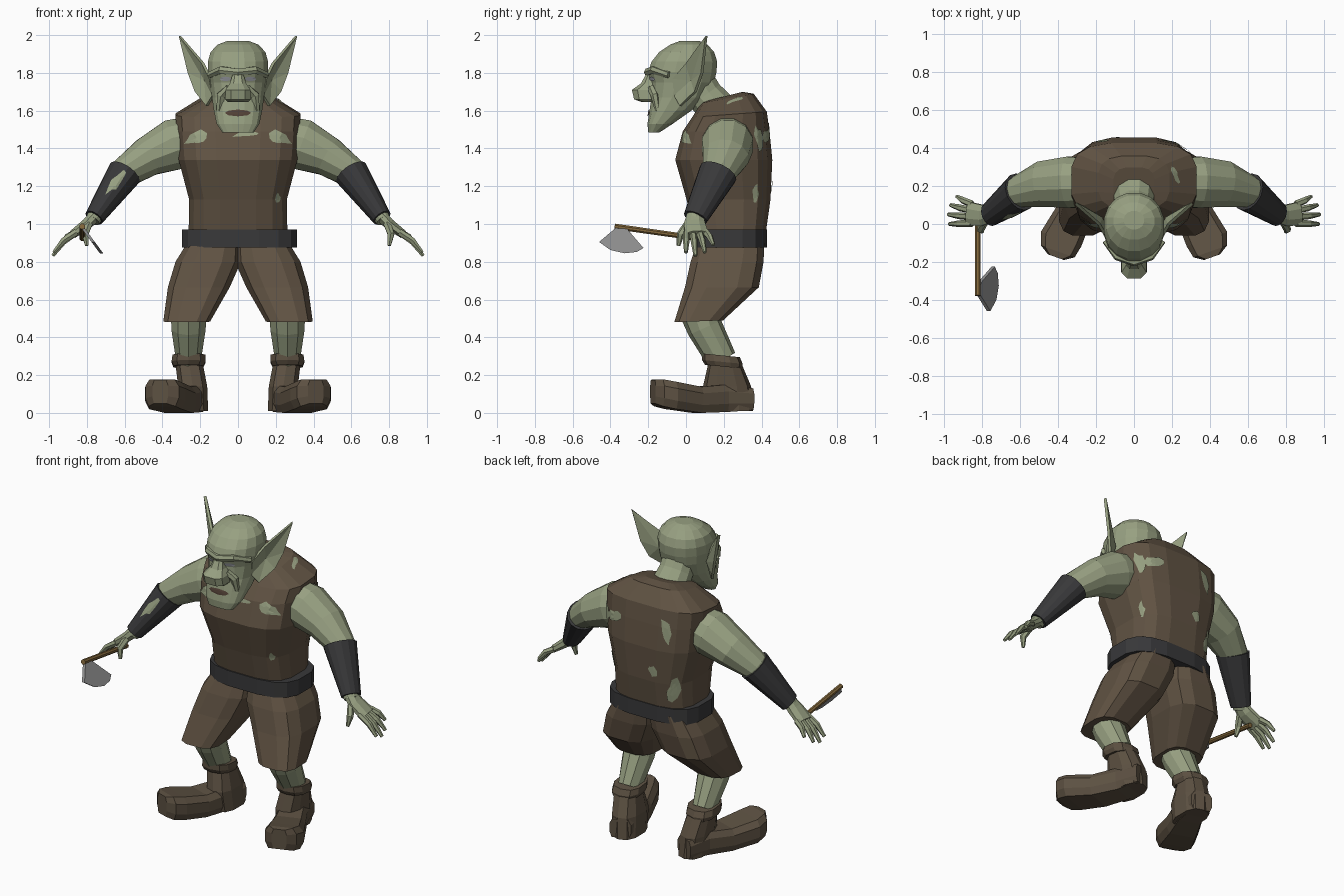
import bpy, bmesh, math, random
from mathutils import Vector
from mathutils.bvhtree import BVHTree

random.seed(4)


def mat(name, r, g, b):
    m = bpy.data.materials.new(name)
    m.diffuse_color = (r, g, b, 1)
    return m


SKIN = mat("grey_green_skin", 0.31, 0.35, 0.22)
CLOTH = mat("brown_cloth", 0.118, 0.086, 0.056)
BOOT = mat("brown_boot_leather", 0.11, 0.083, 0.055)
BLACK = mat("black_leather", 0.04, 0.04, 0.042)
WOOD = mat("handle_wood", 0.23, 0.14, 0.045)
STEEL = mat("grey_steel", 0.26, 0.26, 0.26)
LIP = mat("dark_lips", 0.09, 0.055, 0.04)
EYE = mat("pale_eye", 0.33, 0.34, 0.38)


def build(name, bm, material, mirror=False):
    bmesh.ops.recalc_face_normals(bm, faces=bm.faces)
    me = bpy.data.meshes.new(name)
    bm.to_mesh(me)
    bm.free()
    me.materials.append(material)
    ob = bpy.data.objects.new(name, me)
    bpy.context.collection.objects.link(ob)
    if mirror:
        ob.modifiers.new("mirror", 'MIRROR').use_mirror_merge = False
    return ob


def loft(name, rings, material, mirror=False):
    bm = bmesh.new()
    vs = [[bm.verts.new(p) for p in r] for r in rings]
    n = len(vs[0])
    for a, b in zip(vs, vs[1:]):
        for i in range(n):
            j = (i + 1) % n
            bm.faces.new((a[i], a[j], b[j], b[i]))
    bm.faces.new(vs[0])
    bm.faces.new(vs[-1])
    return build(name, bm, material, mirror)


def level(z, x0, x1, y0, y1, n=16, p=2.6, dz=0.0):
    """Horizontal rounded-box ring; dz raises its back edge."""
    out = []
    for i in range(n):
        a = 2 * math.pi * (i + 0.5) / n
        c, s = math.cos(a), math.sin(a)
        c, s = [math.copysign(abs(k) ** (2 / p), k) for k in (c, s)]
        out.append(((x0 + x1) / 2 + c * (x1 - x0) / 2,
                    (y0 + y1) / 2 + s * (y1 - y0) / 2, z + dz * (s + 1) / 2))
    return out


def tube(name, path, material, mirror=False, n=8, ref=(0, 1, 0)):
    """path items: (point, radius across, radius along ref)"""
    pts = [Vector(p[0]) for p in path]
    rings = []
    for k, (p, ru, rv) in enumerate(path):
        t = (pts[min(k + 1, len(pts) - 1)] - pts[max(k - 1, 0)]).normalized()
        u = t.cross(Vector(ref)).normalized()
        v = t.cross(u)
        rings.append([pts[k] + u * ru * math.cos(a) + v * rv * math.sin(a)
                      for a in [2 * math.pi * (i + 0.5) / n for i in range(n)]])
    return loft(name, rings, material, mirror)


def patch(name, target, centre, d, w, h, material, jag=0.5, n=9, turn=0.0, mirror=False, flip=1):
    """Thin plate projected on a part, seen along direction d."""
    me = target.data
    tree = BVHTree.FromPolygons([v.co for v in me.vertices], [p.vertices for p in me.polygons])
    d = Vector(d).normalized()
    u = Vector((0, 0, 1)).cross(d).normalized()
    v = d.cross(u)
    bm = bmesh.new()

    def put(a, b):
        a, b = a * math.cos(turn) - b * math.sin(turn), a * math.sin(turn) + b * math.cos(turn)
        q = Vector(centre) + u * a + v * b
        hit = tree.ray_cast(q + d, -d)[0] or q
        hit = hit + d * 0.006
        return bm.verts.new((hit.x * flip, hit.y, hit.z))
    mid = put(0, 0)
    angs = [2 * math.pi * i / n for i in range(n)]
    rad = [1 - jag * random.random() for _ in angs]
    inner, outer = [[put(w * r * f * math.cos(a), h * r * f * math.sin(a))
                     for a, r in zip(angs, rad)] for f in (0.5, 1)]
    for i in range(n):
        j = (i + 1) % n
        bm.faces.new((mid, inner[i], inner[j]))
        bm.faces.new((inner[i], outer[i], outer[j], inner[j]))
    ob = build(name, bm, material, mirror)
    if sum((p.normal.dot(Vector((d.x * flip, d.y, d.z))) for p in ob.data.polygons)) < 0:
        ob.data.flip_normals()
    return ob


# tunic, belt
tunic = loft("tunic", [level(z, -hx, hx, a, b, 16, 3.2, dz) for z, hx, a, b, dz in (
    (0.92, 0.265, 0.05, 0.42, 0), (1.13, 0.262, 0.0, 0.45, 0), (1.34, 0.318, -0.06, 0.46, 0),
    (1.49, 0.33, -0.02, 0.445, 0), (1.565, 0.335, 0.03, 0.43, 0.03),
    (1.64, 0.19, 0.08, 0.36, 0.05), (1.65, 0.11, 0.10, 0.30, 0.05))], CLOTH)
loft("belt", [level(z, -0.3, 0.315, 0.03, 0.432, 16, 3) for z in (0.875, 0.972)], BLACK)

# breeches: one lofted half, mirrored
loft("breeches", [level(z, a, b, c, d, 12, 3, dz) for z, a, b, c, d, dz in (
    (0.92, -0.02, 0.26, 0.06, 0.42, 0), (0.80, -0.02, 0.335, 0.02, 0.415, 0),
    (0.665, 0.04, 0.375, -0.01, 0.39, 0), (0.48, 0.145, 0.398, -0.065, 0.20, 0.01))], CLOTH, True)

# shins and boots
tube("shin", [((0.26, 0.07, 0.55), 0.10, 0.11), ((0.262, 0.10, 0.45), 0.095, 0.095),
              ((0.262, 0.19, 0.28), 0.068, 0.08)], SKIN, True, 10)
loft("boot_shaft", [level(z, a, b, c, d, 10, 2.6) for z, a, b, c, d in (
    (0.01, 0.155, 0.31, 0.11, 0.355), (0.14, 0.16, 0.32, 0.09, 0.345),
    (0.27, 0.185, 0.335, 0.12, 0.29))], BOOT, True)
loft("boot_cuff", [level(z, a, b, c, d, 10, 2.6, -0.02) for z, a, b, c, d in (
    (0.255, 0.18, 0.345, 0.10, 0.295), (0.28, 0.168, 0.355, 0.085, 0.30),
    (0.315, 0.17, 0.35, 0.085, 0.285))], BOOT, True)
rings = []
for x, y, w, top, bot in ((0.225, 0.34, 0.065, 0.13, 0.015), (0.25, 0.2, 0.085, 0.15, 0.005),
                          (0.315, 0.06, 0.10, 0.138, 0.0), (0.385, -0.08, 0.115, 0.165, 0.02),
                          (0.402, -0.145, 0.095, 0.178, 0.035), (0.412, -0.175, 0.045, 0.175, 0.05)):
    rings.append([(x + 0.93 * w * k, y + 0.33 * w * k, bot + (top - bot) * f) for k, f in (
        (-0.8, 0), (0.8, 0), (1, 0.3), (1, 0.75), (0.75, 1), (-0.75, 1), (-1, 0.75), (-1, 0.3))])
loft("boot_foot", rings, BOOT, True)

# arms, bracers, hands
tube("arm", [((0.22, 0.22, 1.45), 0.13, 0.13), ((0.34, 0.22, 1.42), 0.14, 0.14),
             ((0.48, 0.21, 1.355), 0.108, 0.125), ((0.6, 0.17, 1.27), 0.085, 0.09),
             ((0.77, 0.04, 1.02), 0.04, 0.045)], SKIN, True, 12)
bracer = tube("bracer", [((0.6, 0.17, 1.27), 0.093, 0.105), ((0.762, 0.05, 1.033), 0.052, 0.066)],
              BLACK, True, 14)
tube("palm", [((0.75, 0.05, 1.05), 0.035, 0.045), ((0.8, 0.045, 1.0), 0.032, 0.06),
              ((0.875, 0.055, 0.945), 0.024, 0.068)], SKIN, True, 8)
for i, tip in enumerate(((0.975, 0.0, 0.85), (0.98, 0.05, 0.832), (0.968, 0.10, 0.85),
                         (0.935, 0.145, 0.89))):
    base = Vector((0.855, 0.003 + 0.034 * i, 0.957))
    mid = base.lerp(Vector(tip), 0.5) + Vector((0.008, 0, 0.01))
    tube("finger", [(base, 0.02, 0.019), (mid, 0.018, 0.018), (tip, 0.01, 0.01)], SKIN, True, 6)
tube("thumb", [((0.79, 0.01, 1.0), 0.022, 0.022), ((0.81, -0.03, 0.945), 0.02, 0.02),
               ((0.80, -0.04, 0.885), 0.01, 0.01)], SKIN, True, 6)

# head and neck
tube("neck", [((0, 0.19, 1.58), 0.12, 0.11), ((0, 0.10, 1.68), 0.105, 0.10),
              ((0, 0.04, 1.78), 0.10, 0.10)], SKIN, False, 12)
head = loft("head", [level(z, -hx, hx, a, b, 16, p) for z, hx, a, b, p in (
    (1.485, 0.085, -0.20, -0.14, 2.6), (1.53, 0.115, -0.205, -0.07, 2.6),
    (1.60, 0.13, -0.195, 0.03, 2.5), (1.67, 0.14, -0.185, 0.11, 2.3),
    (1.75, 0.152, -0.185, 0.15, 2.2), (1.805, 0.162, -0.205, 0.165, 2.1),
    (1.86, 0.162, -0.185, 0.168, 2.1), (1.91, 0.148, -0.145, 0.152, 2.1),
    (1.95, 0.11, -0.085, 0.115, 2), (1.97, 0.055, -0.03, 0.07, 2))], SKIN)
tube("brow", [((-0.15, -0.09, 1.79), 0.018, 0.018), ((-0.09, -0.175, 1.815), 0.022, 0.018),
              ((0, -0.205, 1.803), 0.022, 0.018), ((0.09, -0.175, 1.815), 0.022, 0.018),
              ((0.15, -0.09, 1.79), 0.018, 0.018)], SKIN, False, 6)
loft("nose", [level(z, -hx, hx, a, -0.15, 8, 3) for z, hx, a in (
    (1.645, 0.055, -0.235), (1.66, 0.072, -0.278), (1.71, 0.07, -0.29),
    (1.745, 0.045, -0.24), (1.80, 0.028, -0.21))], SKIN)
tube("cheek", [((0.05, -0.185, 1.72), 0.02, 0.02), ((0.09, -0.165, 1.68), 0.026, 0.022),
               ((0.10, -0.15, 1.60), 0.015, 0.015)], SKIN, True, 6)
patch("eye", head, (0.066, -0.2, 1.768), (0, -1, 0), 0.03, 0.012, EYE, 0, 8, 0, True)
patch("lips", head, (0, -0.2, 1.588), (0, -1, 0), 0.07, 0.018, LIP, 0, 8)

# ears: dished fan with thickness
bm = bmesh.new()
hub = bm.verts.new((0.172, 0.03, 1.76))
rim = [bm.verts.new(p) for p in ((0.145, -0.07, 1.77), (0.185, 0.0, 1.85), (0.308, 0.108, 1.995),
                                 (0.262, 0.085, 1.80), (0.225, 0.05, 1.70), (0.165, -0.03, 1.625),
                                 (0.13, -0.06, 1.68))]
for i in range(7):
    bm.faces.new((hub, rim[i], rim[(i + 1) % 7]))
ear = build("ear", bm, SKIN)
sol = ear.modifiers.new("thickness", 'SOLIDIFY')
sol.thickness, sol.offset = 0.016, 0
ear.modifiers.new("mirror", 'MIRROR')

# axe in the -x hand
tube("axe_handle", [((-0.825, 0.06, 0.925), 0.015, 0.015), ((-0.825, -0.378, 0.987), 0.016, 0.016)],
     WOOD, False, 8, (0, 0, 1))
edge = [(-0.365, 0.985), (-0.46, 0.905), (-0.40, 0.862), (-0.325, 0.845), (-0.26, 0.852),
        (-0.225, 0.873), (-0.31, 0.972)]
loft("axe_blade", [[(-0.815 + o + (0.97 - z) * 0.74, y, z) for y, z in edge]
                   for o in (-0.009, 0.009)], STEEL)

# torn holes showing skin
patch("chest_tear", tunic, (0.22, 0, 1.455), (0, -1, 0), 0.085, 0.055, SKIN, 0.6, 10, 0, True)
for c, d, w, h, t in (
        ((0.05, 0, 1.475), (0, -1, 0), 0.09, 0.018, 0.1), ((0.21, 0, 1.14), (0, -1, 0), 0.02, 0.04, 0),
        ((0.3, 0.40, 1.45), (1, 0.6, 0), 0.035, 0.09, 0.2), ((0.25, 0.37, 1.16), (1, 0.3, 0), 0.025, 0.06, 0),
        ((0.2, 0.4, 1.47), (0, 1, 0), 0.07, 0.05, 0.5), ((-0.17, 0.4, 1.45), (0, 1, 0), 0.04, 0.11, 0.2),
        ((-0.08, 0.4, 1.2), (0, 1, 0), 0.035, 0.06, 0.3), ((-0.2, 0.4, 1.1), (0, 1, 0), 0.04, 0.09, -0.2),
        ((0.22, 0.25, 1.62), (0, 0.2, 1), 0.02, 0.05, 0.4)):
    patch("tunic_tear", tunic, c, d, w, h, SKIN, 0.55, 9, t)
patch("bracer_tear", bracer, (0.645, 0.08, 1.215), (0.1, -1, 0.1), 0.03, 0.09, SKIN, 0.5, 9, 0.6, False, -1)
